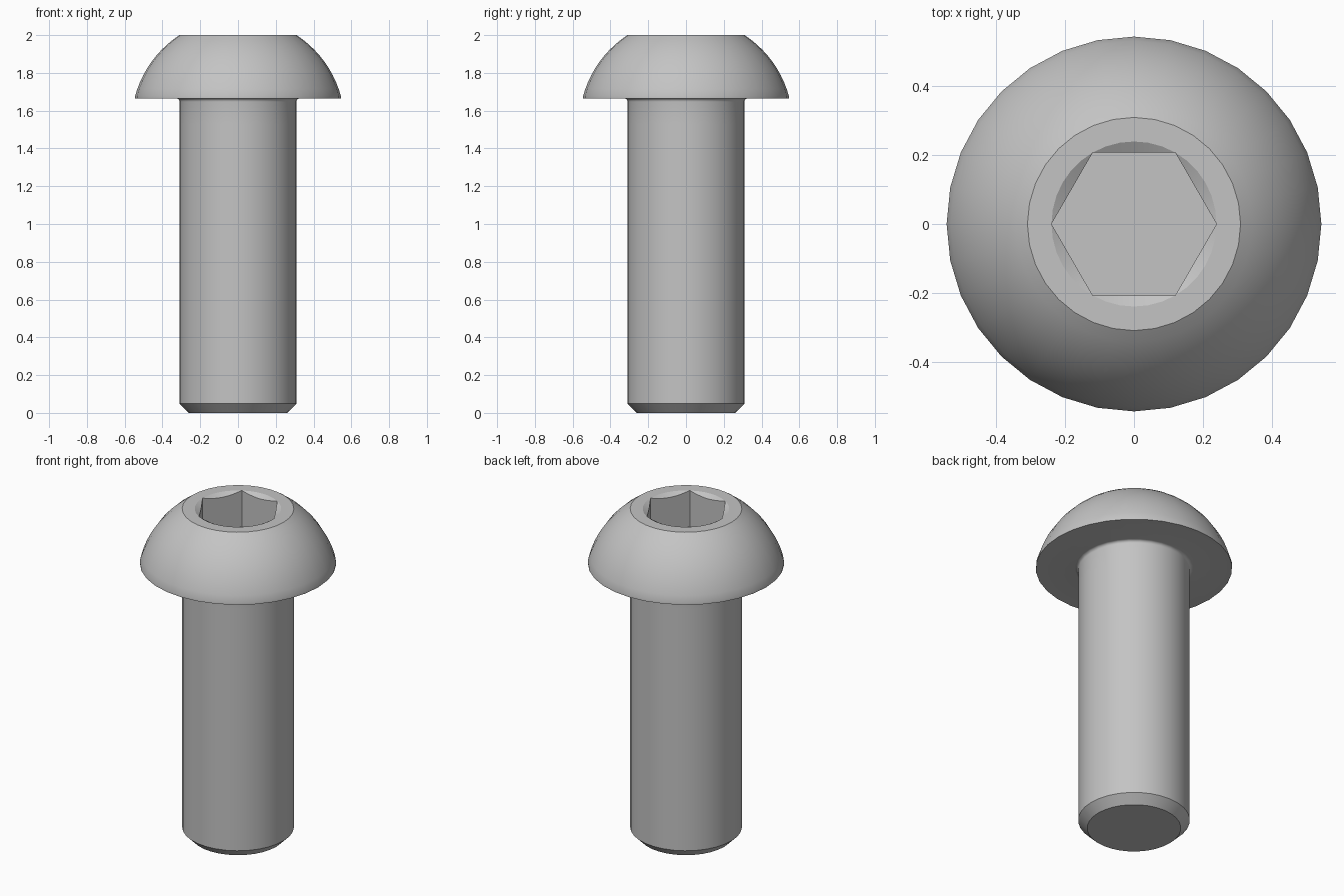
import bpy, bmesh
from math import sin, cos, tan, pi, radians, sqrt, asin, atan2

if "Cube" in bpy.data.objects:
    bpy.data.objects.remove(bpy.data.objects["Cube"], do_unlink=True)

SEGMENTS = 32
SHAFT_R, HEAD_R, TOP_Z, UNDER_Z = 0.31, 0.545, 2.0, 1.665
FILLET, CHAMFER = 0.018, 0.05
SOCKET_R, SOCKET_DEPTH, SIDE_STEPS = 0.24, 0.22, 6

steel = bpy.data.materials.new("grey_steel")
steel.use_nodes = True
colour = (0.55, 0.55, 0.55, 1)
steel.diffuse_color = colour
steel.node_tree.nodes["Principled BSDF"].inputs["Base Color"].default_value = colour

bm = bmesh.new()


def ring(points):
    return [bm.verts.new(p) for p in points]


def circle(radius, z):
    return ring((radius * cos(2 * pi * i / SEGMENTS), radius * sin(2 * pi * i / SEGMENTS), z)
                for i in range(SEGMENTS))


def skin(a, b):
    """Join two equal rings with quads."""
    for i in range(len(a)):
        j = (i + 1) % len(a)
        bm.faces.new((a[i], a[j], b[j], b[i]))


# Outer profile: chamfered tip, shaft, fillet under the head
profile = [(SHAFT_R - CHAMFER, 0), (SHAFT_R, CHAMFER), (SHAFT_R, 1.53)]
for i in range(6):
    t = i / 5 * pi / 2
    profile.append((SHAFT_R + FILLET * (1 - cos(t)), UNDER_Z - FILLET * (1 - sin(t))))

# Domed head: an arc centred on the axis, above a thin rim
rim_z = UNDER_Z + 0.012
profile.append((HEAD_R, UNDER_Z))
centre = (rim_z + TOP_Z - (HEAD_R**2 - SHAFT_R**2) / (TOP_Z - rim_z)) / 2
dome_r = sqrt(HEAD_R**2 + (rim_z - centre)**2)
start, end = asin((rim_z - centre) / dome_r), atan2(TOP_Z - centre, SHAFT_R)
for i in range(11):
    t = start + (end - start) * i / 10
    profile.append((dome_r * cos(t), centre + dome_r * sin(t)))

rings = [circle(r, z) for r, z in profile]
for a, b in zip(rings, rings[1:]):
    skin(a, b)
bm.faces.new(reversed(rings[0]))

# Hex socket: conical countersink meeting six flat walls
flat_r = SOCKET_R * cos(pi / 6)
rim, wall, floor = [], [], []
for i in range(6 * SIDE_STEPS):
    a = 2 * pi * i / (6 * SIDE_STEPS)
    r = flat_r / cos(a % (pi / 3) - pi / 6)
    if i % SIDE_STEPS == 0:
        r = SOCKET_R
    rim.append((SOCKET_R * cos(a), SOCKET_R * sin(a), TOP_Z))
    wall.append((r * cos(a), r * sin(a), TOP_Z - (SOCKET_R - r) * tan(radians(30))))
    floor.append((r * cos(a), r * sin(a), TOP_Z - SOCKET_DEPTH))
rim, wall, floor = ring(rim), ring(wall), ring(floor)
skin(rim, wall)
skin(wall, floor)
bm.faces.new(floor)


# Flat annulus around the socket
def loop_edges(loop):
    return [bm.edges.get((loop[i - 1], loop[i])) for i in range(len(loop))]


bmesh.ops.bridge_loops(bm, edges=loop_edges(rings[-1]) + loop_edges(rim))
bmesh.ops.remove_doubles(bm, verts=bm.verts, dist=0.0001)
bmesh.ops.recalc_face_normals(bm, faces=bm.faces)

mesh = bpy.data.meshes.new("button_head_screw")
bm.to_mesh(mesh)
bm.free()
mesh.materials.append(steel)
screw = bpy.data.objects.new("button_head_screw", mesh)
bpy.context.collection.objects.link(screw)
bpy.ops.object.select_all(action='DESELECT')
screw.select_set(True)
bpy.context.view_layer.objects.active = screw
bpy.ops.object.shade_smooth_by_angle(angle=radians(25))
